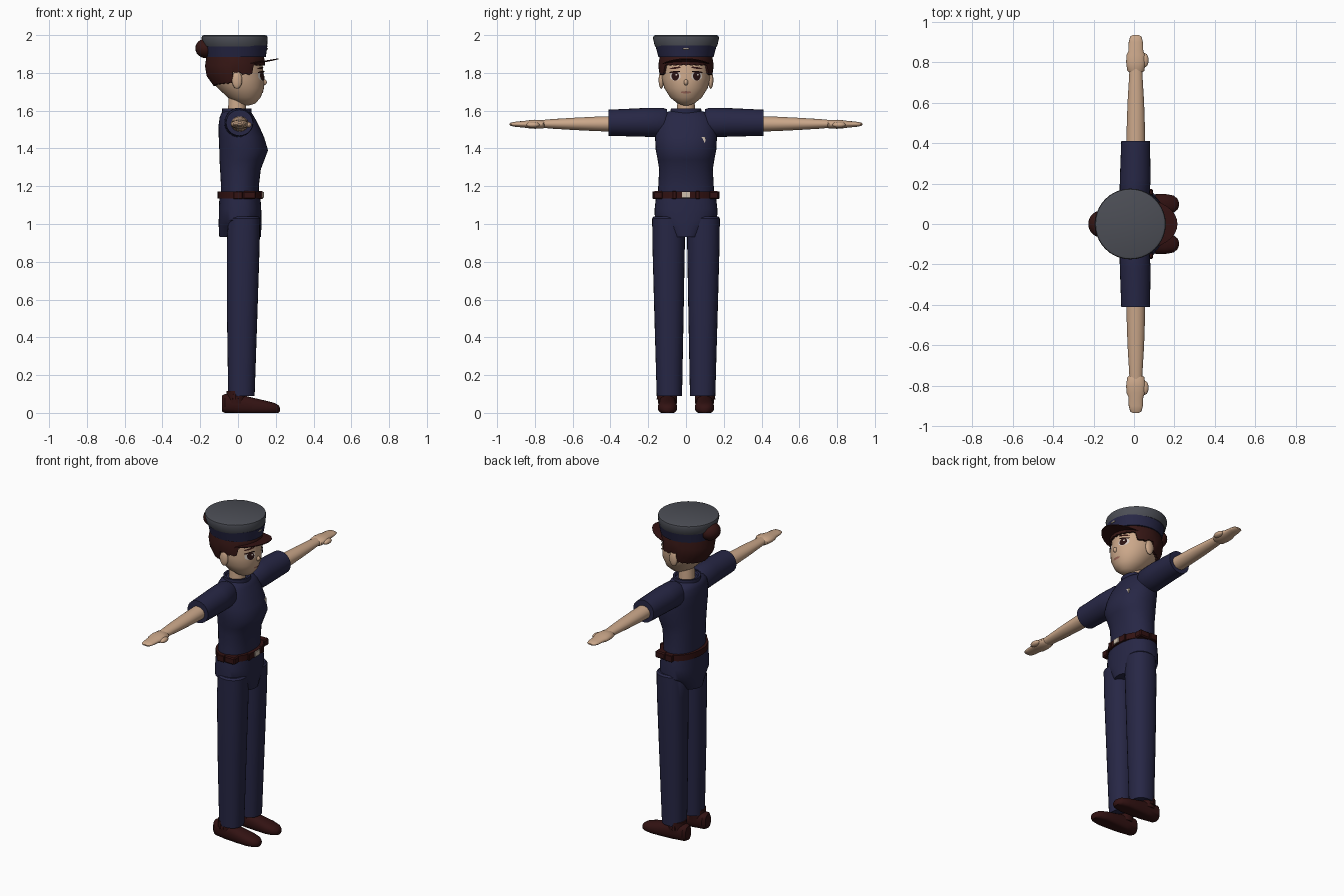
import bpy, bmesh, math
from mathutils import Vector, Matrix


def material(name, rgb):
    m = bpy.data.materials.new(name)
    m.diffuse_color = (*rgb, 1)
    return m


NAVY = material("navy cloth", (0.020, 0.020, 0.060))
GREY = material("grey cap top", (0.072, 0.076, 0.092))
BROWN = material("dark brown leather", (0.032, 0.006, 0.006))
HAIR = material("brown hair", (0.036, 0.008, 0.007))
SKIN = material("skin", (0.60, 0.39, 0.255))
PALE = material("pale metal", (0.62, 0.52, 0.42))
WHITE = material("eye white", (0.65, 0.58, 0.53))
DARK = material("eye dark", (0.022, 0.006, 0.006))
LIP = material("lip", (0.36, 0.15, 0.11))


def finish(name, bm, mat, angle=40):
    bmesh.ops.recalc_face_normals(bm, faces=bm.faces)
    me = bpy.data.meshes.new(name)
    bm.to_mesh(me)
    bm.free()
    me.materials.append(mat)
    ob = bpy.data.objects.new(name, me)
    bpy.context.collection.objects.link(ob)
    bpy.ops.object.select_all(action='DESELECT')
    ob.select_set(True)
    bpy.context.view_layer.objects.active = ob
    bpy.ops.object.shade_smooth_by_angle(angle=math.radians(angle))
    return ob


def skin_rings(name, rings, mat, caps=True, angle=40):
    """Bridge rings of points into one surface."""
    bm = bmesh.new()
    vs = [[bm.verts.new(p) for p in r] for r in rings]
    n = len(vs[0])
    for a, b in zip(vs, vs[1:]):
        for i in range(n):
            j = (i + 1) % n
            bm.faces.new((a[i], a[j], b[j], b[i]))
    if caps:
        bm.faces.new(vs[0])
        bm.faces.new(vs[-1])
    return finish(name, bm, mat, angle)


def loft(name, axis, secs, mat, n=28, floor=False, power=1.0, caps=True):
    """secs: (position on axis, centre u, centre v, radius u, radius v)."""
    rings = []
    for t, cu, cv, ru, rv in secs:
        ring = []
        for i in range(n):
            a = math.tau * i / n
            c, s = math.cos(a), math.sin(a)
            u = cu + ru * math.copysign(abs(c) ** power, c)
            v = cv + rv * math.copysign(abs(s) ** power, s)
            p = {'x': (t, u, v), 'y': (u, t, v), 'z': (u, v, t)}[axis]
            ring.append((p[0], p[1], max(0, p[2])) if floor else p)
        rings.append(ring)
    return skin_rings(name, rings, mat, caps)


def ball(name, centre, radii, mat):
    bm = bmesh.new()
    bmesh.ops.create_uvsphere(bm, u_segments=20, v_segments=12, radius=1,
                              matrix=Matrix.LocRotScale(Vector(centre), None, Vector(radii)))
    return finish(name, bm, mat)


def box(name, centre, size, mat):
    bm = bmesh.new()
    bmesh.ops.create_cube(bm, size=1, matrix=Matrix.LocRotScale(Vector(centre), None, Vector(size)))
    bmesh.ops.bevel(bm, geom=bm.edges[:], offset=min(size) * 0.15, segments=1, affect='EDGES')
    return finish(name, bm, mat, 30)


# Head: (z, centre x, radius x, radius y)
HEAD = [(1.628, 0.045, 0.015, 0.015), (1.638, 0.042, 0.05, 0.045), (1.67, 0.033, 0.087, 0.084),
        (1.72, 0.015, 0.123, 0.115), (1.77, -0.004, 0.144, 0.128), (1.83, -0.015, 0.146, 0.131),
        (1.90, -0.018, 0.14, 0.128), (1.94, -0.018, 0.11, 0.10)]


def head_at(z):
    for a, b in zip(HEAD, HEAD[1:]):
        if z <= b[0]:
            k = (z - a[0]) / (b[0] - a[0])
            return [p + (q - p) * k for p, q in zip(a[1:], b[1:])]
    return HEAD[-1][1:]


loft("head", 'z', [(z, cx, 0, rx, ry) for z, cx, rx, ry in HEAD], SKIN, 36)
loft("neck", 'z', [(1.56, -0.005, 0, 0.05, 0.05), (1.70, -0.005, 0, 0.043, 0.043)], SKIN)

# Hair shell with a hairline that dips behind the ears
N = 56


def hairline(a):
    d = abs((a + math.pi) % math.tau - math.pi)
    jag = 0.006 * (int(d * 9) % 2)
    if d < 1.0:
        return 1.838 + jag
    if d < 1.45:
        return 1.79 + jag
    return (1.80 if d < 1.75 else 1.745 - 0.01 * (d - 1.75)) + jag


rings = []
for k, off in [(0, 0), (0, 0.012), (0.3, 0.015), (0.6, 0.014), (1, 0.01)]:
    ring = []
    for i in range(N):
        a = math.tau * i / N
        z = hairline(a) + (1.905 - hairline(a)) * k
        cx, rx, ry = head_at(z)
        ring.append((cx + (rx + off) * math.cos(a), (ry + off) * math.sin(a), z))
    rings.append(ring)
skin_rings("hair", rings, HAIR, caps=False)
ball("hair_bun", (-0.17, 0, 1.93), (0.056, 0.064, 0.052), HAIR)


# Face details laid on the head surface
def face_patch(name, cy, cz, ry, rz, mat, off, tilt=0):
    def pt(y, z):
        cx, hx, hy = head_at(z)
        return (cx + hx * math.sqrt(max(0, 1 - (y / hy) ** 2)) + off, y, z)
    bm = bmesh.new()
    mid = bm.verts.new(pt(cy, cz))
    rim = []
    for i in range(20):
        a = math.tau * i / 20
        u, v = ry * math.cos(a), rz * math.sin(a)
        rim.append(bm.verts.new(pt(cy + u, cz + v + u * tilt)))
    for i in range(20):
        bm.faces.new((mid, rim[i], rim[(i + 1) % 20]))
    ob = finish(name, bm, mat)
    if ob.data.polygons[0].normal.x < 0:
        ob.data.flip_normals()


for s, side in ((-1, "right"), (1, "left")):
    y = 0.057 * s
    face_patch(side + "_eye_white", y, 1.783, 0.029, 0.024, WHITE, 0.004)
    face_patch(side + "_iris", y, 1.783, 0.020, 0.023, DARK, 0.007)
    face_patch(side + "_glint", y + 0.006, 1.79, 0.005, 0.005, WHITE, 0.009)
    face_patch(side + "_lash", y * 1.05, 1.805, 0.030, 0.005, DARK, 0.009, -0.1 * s)
    face_patch(side + "_brow", y, 1.826, 0.030, 0.005, HAIR, 0.006, -0.15 * s)
    ball(side + "_ear", (-0.005, 0.131 * s, 1.762), (0.027, 0.014, 0.046), SKIN)
face_patch("mouth", 0, 1.697, 0.028, 0.006, LIP, 0.003)
ball("nose", (0.137, 0, 1.75), (0.016, 0.012, 0.016), SKIN)

# Cap
loft("cap_band", 'z', [(1.883, -0.01, 0, 0.157, 0.146), (1.945, -0.01, 0, 0.166, 0.162)], NAVY, 40)
loft("cap_crown", 'z', [(1.94, -0.014, 0, 0.166, 0.163), (1.952, -0.015, 0, 0.17, 0.168),
                        (1.985, -0.018, 0, 0.175, 0.175), (1.996, -0.018, 0, 0.172, 0.172),
                        (2.0, -0.018, 0, 0.162, 0.162)], GREY, 40)
rings = []
for i in range(17):
    a = math.radians(-72 + 9 * i)
    c, s = math.cos(a), math.sin(a)
    w = max(0, math.cos(a * 1.25))
    inner = (-0.01 + 0.145 * c, 0.136 * s, 1.838 + 0.02 * c)
    outer = (inner[0] + 0.08 * w, inner[1] * (1 + 0.12 * w), 1.838 + 0.034 * c * c)
    rings.append([inner, outer, (outer[0], outer[1], outer[2] + 0.005),
                  (inner[0], inner[1], inner[2] + 0.006)])
skin_rings("cap_visor", rings, BROWN, angle=30)
box("cap_emblem", (0.154, 0, 1.928), (0.008, 0.03, 0.008), PALE)

# Shirt, collar, badge
loft("shirt", 'z', [(1.14, 0.01, 0, 0.10, 0.148), (1.20, 0.01, 0, 0.10, 0.147),
                    (1.29, 0.013, 0, 0.108, 0.142), (1.34, 0.021, 0, 0.119, 0.15),
                    (1.39, 0.03, 0, 0.129, 0.16), (1.46, 0.018, 0, 0.12, 0.164),
                    (1.52, 0.004, 0, 0.107, 0.16), (1.565, -0.005, 0, 0.092, 0.146),
                    (1.588, -0.008, 0, 0.08, 0.12), (1.60, -0.008, 0, 0.06, 0.07)], NAVY, 36, power=0.92)
loft("collar", 'z', [(1.575, -0.006, 0, 0.078, 0.085), (1.612, -0.006, 0, 0.078, 0.08),
                     (1.612, -0.006, 0, 0.066, 0.068), (1.59, -0.006, 0, 0.056, 0.058)],
     NAVY, caps=False)
bm = bmesh.new()
tri = [[(x + dx, y, z) for y, z in ((0.064, 1.46), (0.103, 1.46), (0.101, 1.415))]
       for x, dx in ((0.117, 0), (0.125, 0))]
bm.free()
skin_rings("chest_badge", tri, PALE, angle=20)

# Belt
loft("belt", 'z', [(1.135, 0.012, 0, 0.12, 0.166), (1.172, 0.012, 0, 0.12, 0.166)], BROWN, 36)
box("belt_buckle", (0.131, 0, 1.154), (0.012, 0.044, 0.032), PALE)
for s, side in ((-1, "right"), (1, "left")):
    box(side + "_belt_pouch", (0.06, 0.147 * s, 1.153), (0.07, 0.05, 0.042), BROWN)
    box(side + "_belt_clip", (0.12, 0.062 * s, 1.153), (0.02, 0.022, 0.042), BROWN)
    box(side + "_belt_loop", (0.0, 0.168 * s, 1.153), (0.05, 0.018, 0.04), BROWN)

# Trousers
loft("hips", 'z', [(1.15, 0.01, 0, 0.108, 0.158), (1.08, 0.011, 0, 0.112, 0.166),
                   (1.02, 0.011, 0, 0.113, 0.165), (0.985, 0.011, 0, 0.113, 0.125),
                   (0.932, 0.011, 0, 0.11, 0.078)], NAVY, 36, power=0.85)

for s, side in ((-1, "right"), (1, "left")):
    loft(side + "_trouser_leg", 'z',
         [(1.04, 0.032, 0.092 * s, 0.075, 0.078), (1.03, 0.032, 0.092 * s, 0.084, 0.087),
          (0.90, 0.028, 0.092 * s, 0.087, 0.086), (0.50, 0.022, 0.09 * s, 0.08, 0.077),
          (0.09, 0.018, 0.088 * s, 0.07, 0.067)], NAVY, power=0.88)

    # Shoe with ankle flaps poking out behind the trouser hem
    c = 0.098 * s
    loft(side + "_shoe", 'x',
         [(-0.085, c, 0.05, 0.028, 0.042), (-0.07, c, 0.05, 0.043, 0.05),
          (0.0, c, 0.045, 0.045, 0.055), (0.08, c, 0.035, 0.048, 0.045),
          (0.15, c, 0.028, 0.051, 0.036), (0.195, c, 0.024, 0.043, 0.028),
          (0.215, c, 0.02, 0.027, 0.02), (0.222, c, 0.018, 0.01, 0.01)], BROWN, 24, True, 0.85)
    loft(side + "_ankle", 'z', [(0.05, -0.008, c, 0.052, 0.05), (0.115, -0.01, c, 0.05, 0.052)], BROWN)
    for dx, dy, top in ((-0.036, -0.016, 0.21), (-0.032, 0.02, 0.17), (-0.012, 0.04, 0.18)):
        loft(side + "_ankle_flap", 'z', [(0.07, dx, c + dy * s, 0.02, 0.018),
                                         (top, dx - 0.008, c + (dy - 0.004) * s, 0.003, 0.003)], BROWN, 8)

    # Sleeve, arm, hand
    loft(side + "_sleeve", 'y', [(y * s, cx, cz, rx, rz) for y, cx, cz, rx, rz in
         ((0.10, 0.0, 1.537, 0.062, 0.07), (0.122, 0.002, 1.537, 0.074, 0.078),
          (0.22, 0.006, 1.538, 0.076, 0.076), (0.41, 0.008, 1.536, 0.071, 0.069))], NAVY)
    loft(side + "_arm", 'y', [(y * s, 0.009, 1.53, rx, rz) for y, rx, rz in
         ((0.36, 0.047, 0.042), (0.48, 0.045, 0.038), (0.60, 0.041, 0.032),
          (0.70, 0.035, 0.026), (0.77, 0.031, 0.02))], SKIN)
    loft(side + "_hand", 'y', [(y * s, 0.009, 1.528, rx, rz) for y, rx, rz in
         ((0.75, 0.032, 0.018), (0.757, 0.042, 0.022), (0.80, 0.048, 0.024),
          (0.835, 0.046, 0.021), (0.855, 0.037, 0.018), (0.90, 0.035, 0.014),
          (0.927, 0.028, 0.009), (0.935, 0.014, 0.004))], SKIN, 24)
    ball(side + "_thumb", (0.053, 0.81 * s, 1.525), (0.019, 0.035, 0.015), SKIN)
